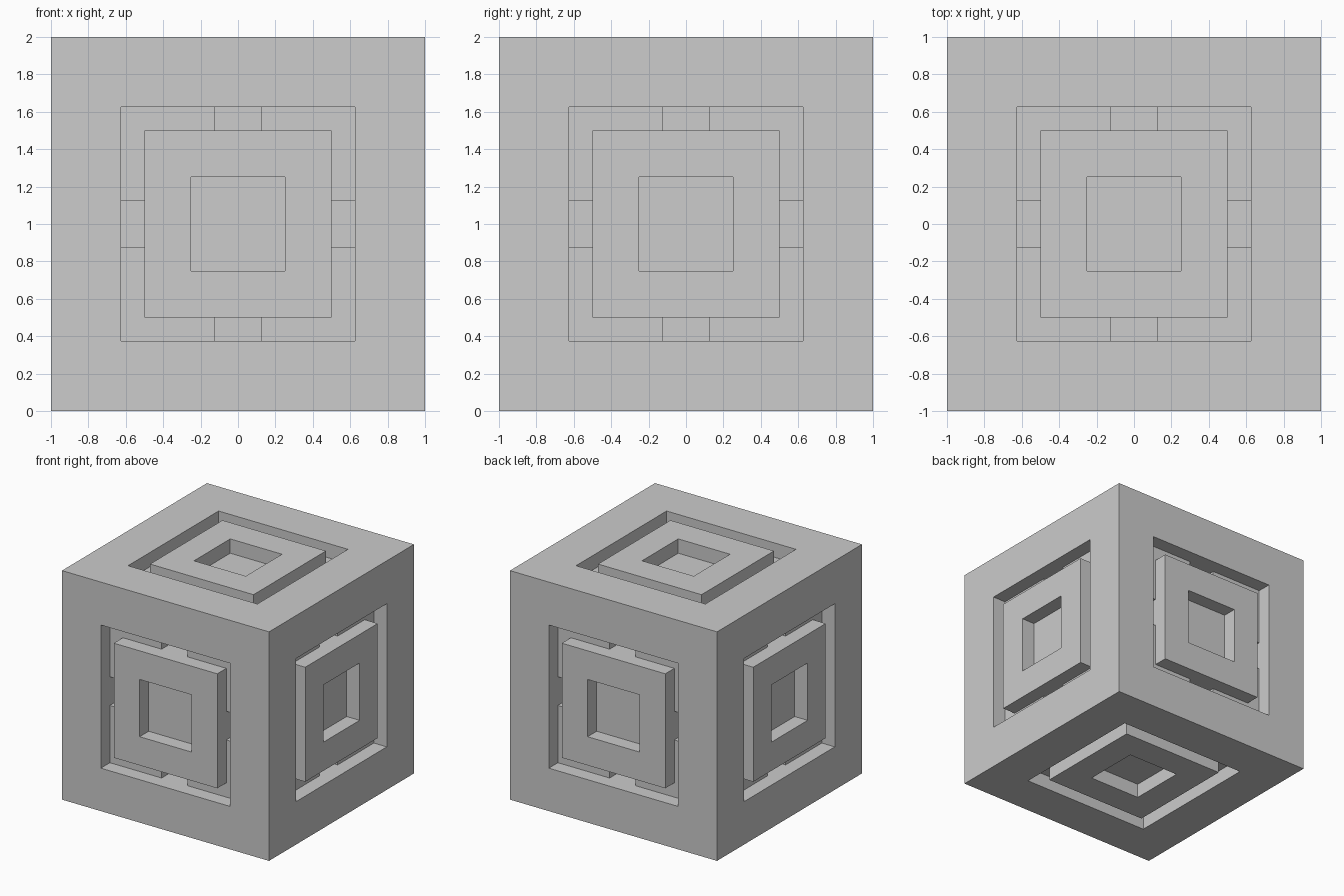
import bpy
import bmesh
from math import pi
from mathutils import Matrix, Vector

cube = bpy.data.objects.get("Cube")
if cube:
    bpy.data.objects.remove(cube, do_unlink=True)

STEP = 0.125                      # depth of one relief level
CENTRE = Matrix.Translation((0, 0, 1))
GREY = (0.604, 0.604, 0.604, 1)

grey = bpy.data.materials.new("light_grey")
grey.use_nodes = True
grey.diffuse_color = GREY
grey.node_tree.nodes["Principled BSDF"].inputs["Base Color"].default_value = GREY

# Rotations carrying the top side onto each side of the cube
SIDES = {
    "top": Matrix(),
    "bottom": Matrix.Rotation(pi, 4, "X"),
    "front": Matrix.Rotation(pi / 2, 4, "X"),
    "back": Matrix.Rotation(-pi / 2, 4, "X"),
    "left": Matrix.Rotation(pi / 2, 4, "Y"),
    "right": Matrix.Rotation(-pi / 2, 4, "Y"),
}


def make_object(name, bm):
    bmesh.ops.recalc_face_normals(bm, faces=bm.faces)
    mesh = bpy.data.meshes.new(name)
    bm.to_mesh(mesh)
    bm.free()
    mesh.materials.append(grey)
    obj = bpy.data.objects.new(name, mesh)
    bpy.context.collection.objects.link(obj)
    return obj


def add_box(bm, size, centre, turn=Matrix()):
    place = CENTRE @ turn @ Matrix.Translation(centre) @ Matrix.Diagonal((*size, 1))
    bmesh.ops.create_cube(bm, size=1, matrix=place)


def carve(target, bm):
    cutter = make_object("cutter", bm)
    cutter.hide_render = True
    mod = target.modifiers.new("carve", "BOOLEAN")
    mod.operation, mod.solver, mod.object = "DIFFERENCE", "EXACT", cutter
    bpy.context.view_layer.objects.active = target
    bpy.ops.object.modifier_apply(modifier=mod.name)
    bpy.data.objects.remove(cutter, do_unlink=True)


# Solid cube body
bm = bmesh.new()
add_box(bm, (2, 2, 2), (0, 0, 0))
body = make_object("cube_body", bm)

# Square recess on every side
bm = bmesh.new()
for turn in SIDES.values():
    add_box(bm, (1.25, 1.25, 2 * STEP), (0, 0, 1), turn)
carve(body, bm)

# Deeper slot in the middle of each recess edge
bm = bmesh.new()
for turn in SIDES.values():
    for quarter in range(4):
        spin = turn @ Matrix.Rotation(quarter * pi / 2, 4, "Z")
        add_box(bm, (STEP, 2 * STEP, 2 * STEP), (4.5 * STEP, 0, 1 - STEP), spin)
carve(body, bm)

# Square plate with a square window, filling each recess up to the surface
for side, turn in SIDES.items():
    bm = bmesh.new()
    bmesh.ops.create_grid(bm, x_segments=1, y_segments=1, size=0.5,
                          matrix=Matrix.Translation((0, 0, 1 - STEP)))
    bm.faces.ensure_lookup_table()
    middle = bm.faces[0]
    bmesh.ops.inset_region(bm, faces=[middle], thickness=0.25,
                           use_boundary=True, use_even_offset=True)
    bmesh.ops.delete(bm, geom=[middle], context="FACES")
    raised = bmesh.ops.extrude_face_region(bm, geom=bm.faces[:])
    top = [v for v in raised["geom"] if isinstance(v, bmesh.types.BMVert)]
    bmesh.ops.translate(bm, verts=top, vec=Vector((0, 0, STEP)))
    bmesh.ops.transform(bm, matrix=CENTRE @ turn, verts=bm.verts)
    make_object(side + "_plate", bm)
